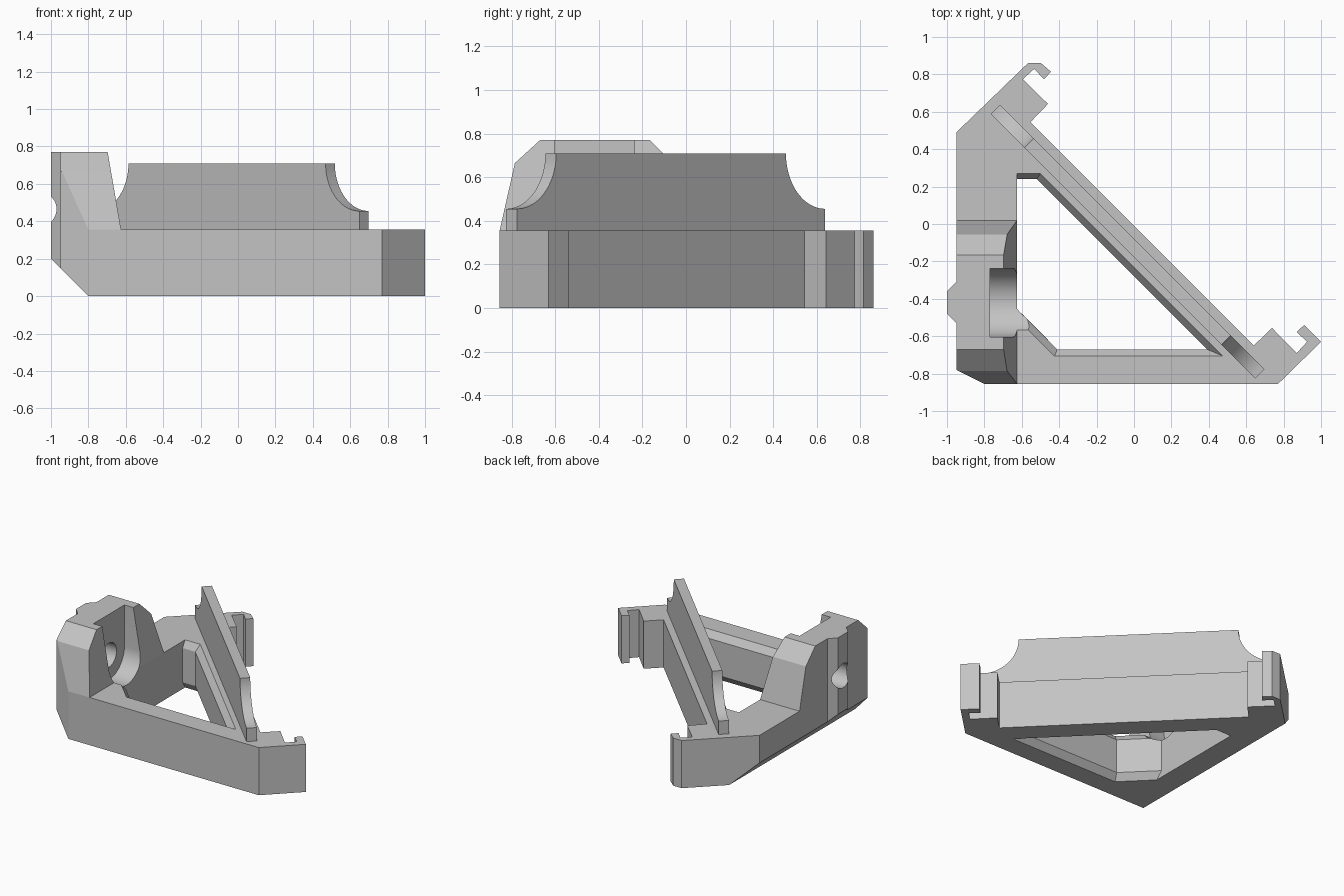
import bpy, bmesh
from math import sin, cos, pi, radians, sqrt
from mathutils import Vector

if "Cube" in bpy.data.objects:
    bpy.data.objects.remove(bpy.data.objects["Cube"], do_unlink=True)

grey = bpy.data.materials.new("plain grey")
grey.use_nodes = True
grey.diffuse_color = (0.55, 0.55, 0.55, 1)
grey.node_tree.nodes["Principled BSDF"].inputs["Base Color"].default_value = (0.55, 0.55, 0.55, 1)

BASE, TOP = 0.355, 0.77


def loft(name, rings, place, slices=()):
    """Stack (outline, height) rings into a solid, then trim it with planes."""
    bm = bmesh.new()
    loops = [[bm.verts.new(place(u, v, w)) for u, v in pts] for pts, w in rings]
    for a, b in zip(loops, loops[1:]):
        for i in range(len(a)):
            j = (i + 1) % len(a)
            bm.faces.new((a[i], a[j], b[j], b[i]))
    bm.faces.new(loops[0][::-1])
    bm.faces.new(loops[-1])
    for point, normal in slices:
        bmesh.ops.bisect_plane(bm, geom=bm.verts[:] + bm.edges[:] + bm.faces[:], dist=1e-5,
                               plane_co=point, plane_no=normal, clear_outer=True)
        rim = [e for e in bm.edges if e.is_boundary]
        if rim:
            bmesh.ops.holes_fill(bm, edges=rim, sides=0)
    bmesh.ops.recalc_face_normals(bm, faces=bm.faces[:])
    mesh = bpy.data.meshes.new(name)
    bm.to_mesh(mesh)
    bm.free()
    obj = bpy.data.objects.new(name, mesh)
    bpy.context.collection.objects.link(obj)
    mesh.materials.append(grey)
    return obj


def prism(name, pts, lo, hi, place, slices=()):
    return loft(name, [(pts, lo), (pts, hi)], place, slices)


def arc(cu, cv, r, start, end, n=20):
    return [(cu + r * cos(radians(start + (end - start) * i / n)),
             cv + r * sin(radians(start + (end - start) * i / n))) for i in range(n + 1)]


def activate(obj):
    bpy.ops.object.select_all(action="DESELECT")
    obj.select_set(True)
    bpy.context.view_layer.objects.active = obj


def cut(obj, cutter):
    mod = obj.modifiers.new("cut", "BOOLEAN")
    mod.operation, mod.solver, mod.object = "DIFFERENCE", "EXACT", cutter
    activate(obj)
    bpy.ops.object.modifier_apply(modifier=mod.name)


def flat(u, v, w):
    return Vector((u, v, w))


def along_x(u, v, w):
    return Vector((w, u, v))


def along_diagonal(u, v, w):
    s = sqrt(0.5)
    return Vector(((w + u + 0.042) * s, (w - u - 0.042) * s, v))


# Triangular frame with a hook at each end of its long side
rib = [(-0.95, -0.31), (-1, -0.36), (-1, -0.48), (-0.95, -0.53)]
corner = [(-0.95, -0.78), (-0.8, -0.855)]
right_hook = [(0.77, -0.855), (1, -0.63), (0.91, -0.54), (0.87, -0.577),
              (0.925, -0.63), (0.87, -0.69), (0.738, -0.556), (0.64, -0.65)]
mirrored = [(v + 0.096, u - 0.096) for u, v in reversed(right_hook[2:])]
left_hook = mirrored + [(-0.497, 0.86), (-0.567, 0.86), (-0.95, 0.49)]
frame = prism("frame", rib + corner + right_hook + left_hook, 0, BASE, flat,
              [((-0.8, 0, 0), (-1, 0, -1))])

# Central opening with bevelled rims
wide = [(-0.625, 0.27), (-0.5, 0.27), (0.476, -0.706), (-0.425, -0.706), (-0.625, -0.506)]
narrow = [(-0.625, 0.24), (-0.52, 0.24), (0.39, -0.67), (-0.41, -0.67), (-0.625, -0.455)]
opening = loft("opening_cutter", [(wide, -0.1), (wide, 0), (narrow, 0.05),
               (narrow, BASE - 0.05), (wide, BASE), (wide, BASE + 0.1)], flat)

# Upright mount with sloped shoulders and a leaning inner face
mount = prism("screw_mount", [(-0.95, 0.02)] + rib + corner + [(-0.625, -0.855), (-0.625, 0.02)],
              BASE, TOP, flat,
              [((0, -0.855, BASE), (0, -0.31, 0.07)), ((0, -0.67, TOP), (0, -0.105, 0.115)),
               ((0, 0.02, BASE), (0, 0.305, 0.075)), ((0, -0.165, TOP), (0, 0.11, 0.11)),
               ((-0.625, 0, BASE), (0.415, 0, 0.072))])

# Open-topped recess and through hole for a screw
mid_y, mid_z = -0.42, 0.465
recess = prism("recess_cutter", arc(mid_y, mid_z, 0.183, 180, 360, 32)
               + [(mid_y + 0.183, 1), (mid_y - 0.183, 1)], -0.77, -0.4, along_x)
hole = prism("hole_cutter", arc(mid_y, mid_z, 0.09, 0, 352.5, 47), -1.1, -0.7, along_x)
cut(frame, opening)
cut(frame, recess)
cut(mount, recess)
cut(mount, hole)
for helper in (opening, recess, hole):
    bpy.data.objects.remove(helper, do_unlink=True)

# Diagonal plate with scooped upper corners
plate = prism("diagonal_plate", [(-1, BASE)] + arc(-1, 0.71, 0.255, 270, 360)
              + arc(1, 0.71, 0.255, 180, 270) + [(1, BASE)], -0.125, -0.055, along_diagonal)

for part in (frame, mount, plate):
    activate(part)
    bpy.ops.object.shade_smooth_by_angle(angle=radians(15))
